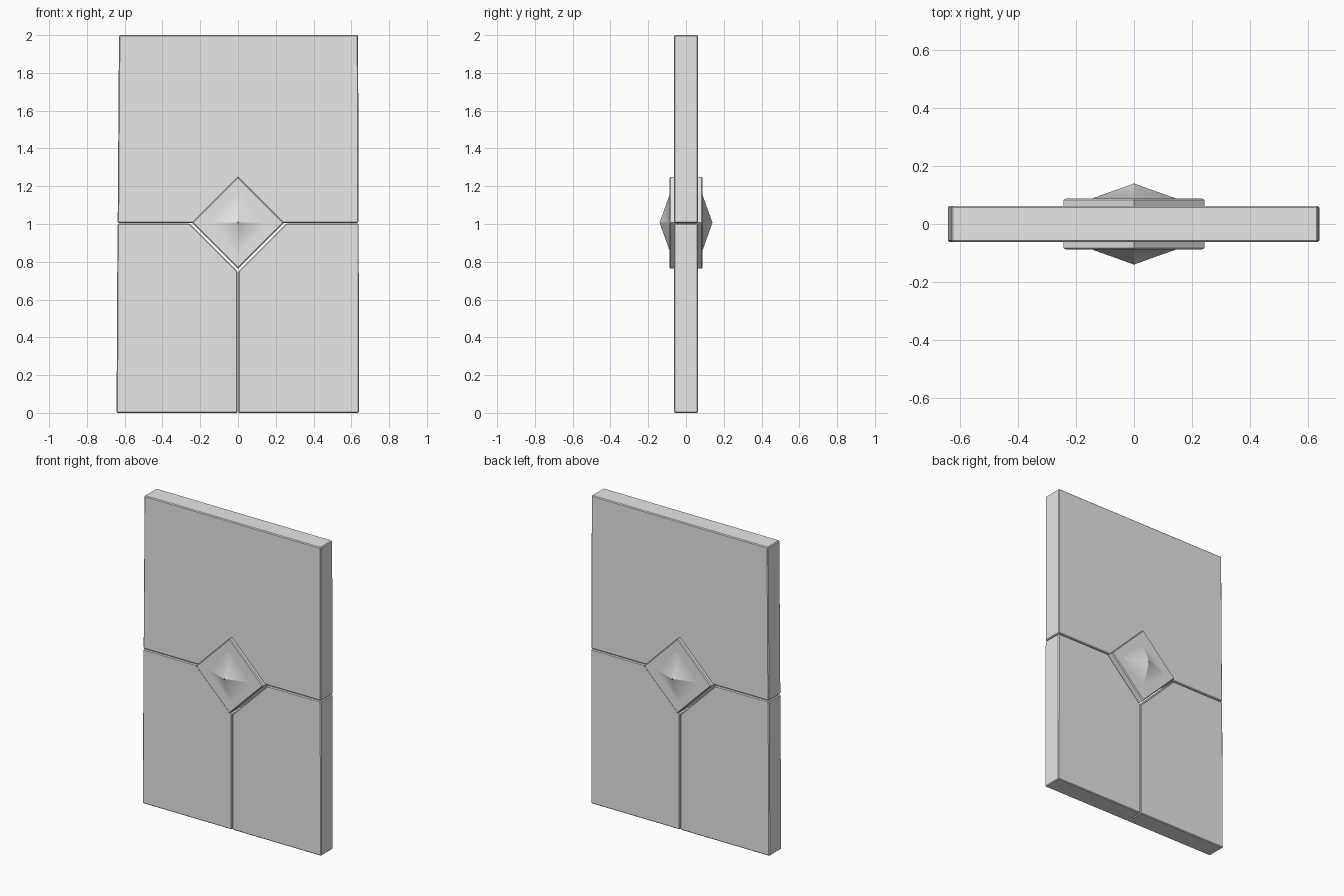
import bpy
import bmesh

cube = bpy.data.objects.get("Cube")
if cube:
    bpy.data.objects.remove(cube, do_unlink=True)

stone = bpy.data.materials.new("light_grey")
stone.use_nodes = True
stone.diffuse_color = (0.8, 0.8, 0.8, 1)
stone.node_tree.nodes["Principled BSDF"].inputs["Base Color"].default_value = (0.8, 0.8, 0.8, 1)

HALF_DEPTH = 0.0625
CENTRE_Z = 1.007


def finish(name, bm):
    bmesh.ops.recalc_face_normals(bm, faces=bm.faces)
    mesh = bpy.data.meshes.new(name)
    bm.to_mesh(mesh)
    bm.free()
    mesh.materials.append(stone)
    obj = bpy.data.objects.new(name, mesh)
    bpy.context.collection.objects.link(obj)
    return obj


def slab(name, outline):
    """Extrude an x-z outline through the door thickness and soften its edges."""
    bm = bmesh.new()
    face = bm.faces.new([bm.verts.new((x, -HALF_DEPTH, z)) for x, z in outline])
    moved = bmesh.ops.extrude_face_region(bm, geom=[face])["geom"]
    verts = [v for v in moved if isinstance(v, bmesh.types.BMVert)]
    bmesh.ops.translate(bm, verts=verts, vec=(0, 2 * HALF_DEPTH, 0))
    obj = finish(name, bm)
    bevel = obj.modifiers.new("soft_edges", "BEVEL")
    bevel.width = 0.005
    bevel.segments = 1
    return obj


# Upper door panel, very slightly tapered
slab("upper_panel", [(-0.637, 1.006), (0.638, 1.006), (0.636, 2.0), (-0.63, 2.0)])

# Two lower panels, each notched around the central diamond
for name, side, top_x, bottom_x in (("lower_left_panel", 1, 0.639, 0.64),
                                    ("lower_right_panel", -1, 0.638, 0.643)):
    outline = [(0.002, 0), (bottom_x, 0), (top_x, 1.002), (0.256, 1.002), (0.002, 0.748)]
    slab(name, [(side * x, z) for x, z in outline])


# Central diamond boss: stacked square rings closing to a point on each face
def ring(bm, radius, y):
    corners = ((1, 0), (0, 1), (-1, 0), (0, -1))
    return [bm.verts.new((radius * x, y, CENTRE_Z + radius * z)) for x, z in corners]


bm = bmesh.new()
half_profile = [(0.145, 0.088), (0.165, 0.088), (0.236, 0.088), (0.243, 0.083)]
profile = [(r, -y) for r, y in half_profile] + [(r, y) for r, y in reversed(half_profile)]
rings = [ring(bm, r, y) for r, y in profile]
for a, b in zip(rings, rings[1:]):
    for i in range(4):
        j = (i + 1) % 4
        bm.faces.new((a[i], a[j], b[j], b[i]))
for base, y in ((rings[0], -0.14), (rings[-1], 0.14)):
    tip = bm.verts.new((0, y, CENTRE_Z))
    for i in range(4):
        bm.faces.new((base[i], base[(i + 1) % 4], tip))
boss = finish("diamond_boss", bm)

# Blend the shallow slope at the foot of the point, keep the ridges sharp
bpy.ops.object.select_all(action="DESELECT")
boss.select_set(True)
bpy.context.view_layer.objects.active = boss
bpy.ops.object.shade_smooth_by_angle(angle=0.55)
